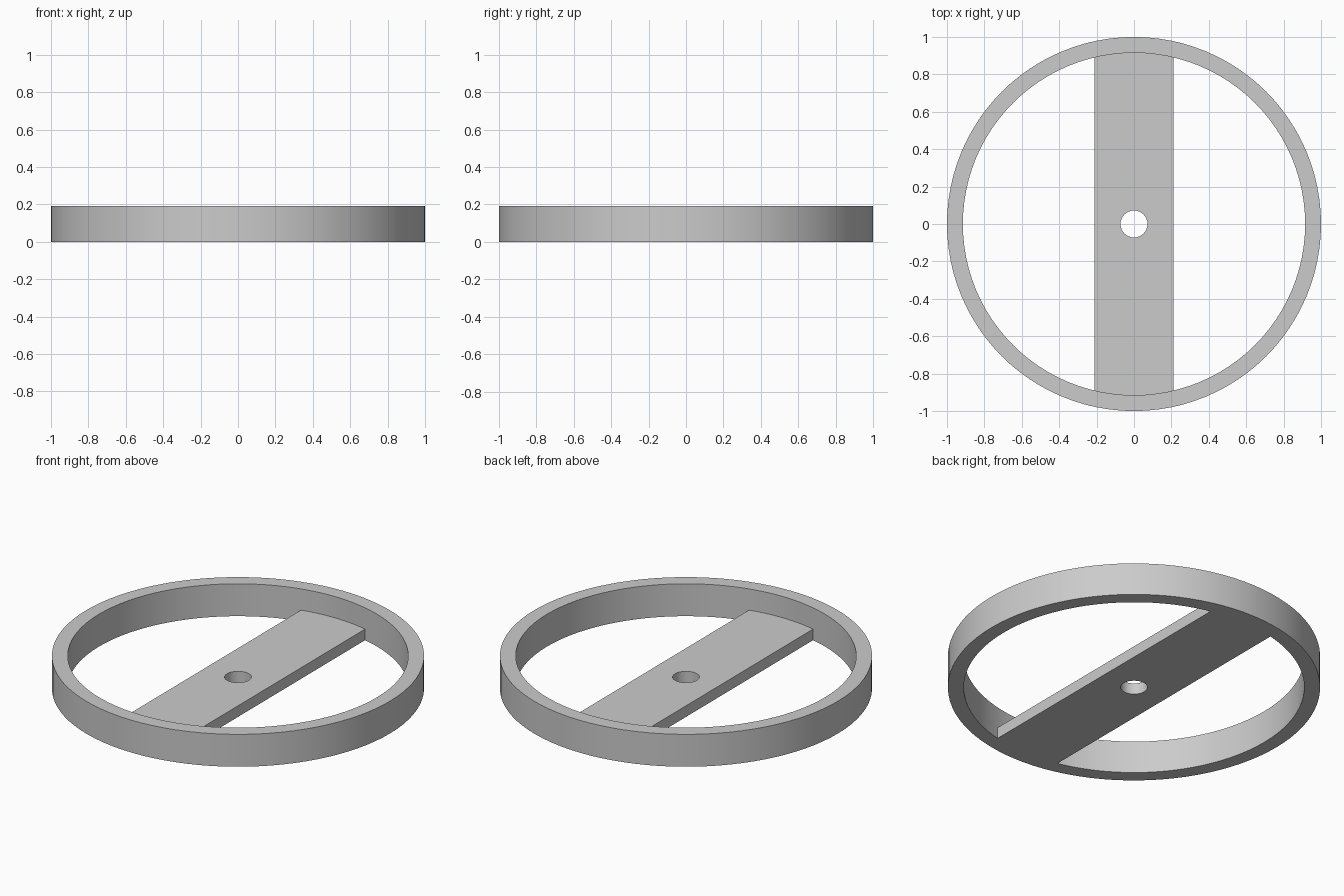
import bpy

RIM_OUT, RIM_IN, RIM_H = 1.0, 0.915, 0.192
BAR_W, BAR_LEN, BAR_H = 0.42, 1.9, 0.066
BORE_R = 0.072

cube = bpy.data.objects.get("Cube")
if cube:
    bpy.data.objects.remove(cube, do_unlink=True)

grey = bpy.data.materials.new("plain grey")
grey.use_nodes = True
colour = (0.6, 0.6, 0.6, 1)
grey.diffuse_color = colour
grey.node_tree.nodes["Principled BSDF"].inputs["Base Color"].default_value = colour


def finish(name):
    obj = bpy.context.object
    obj.name = name
    obj.data.materials.append(grey)
    return obj


def cylinder(name, radius, bottom, top, sides):
    bpy.ops.mesh.primitive_cylinder_add(
        vertices=sides, radius=radius, depth=top - bottom,
        location=(0, 0, (bottom + top) / 2))
    return finish(name)


def combine(target, tool, operation):
    """Apply an exact boolean and discard the tool."""
    mod = target.modifiers.new(operation.lower(), 'BOOLEAN')
    mod.operation, mod.object, mod.solver = operation, tool, 'EXACT'
    bpy.context.view_layer.objects.active = target
    bpy.ops.object.modifier_apply(modifier=mod.name)
    bpy.data.objects.remove(tool, do_unlink=True)


# Outer rim: a disc opened to a thin ring
wheel = cylinder("spoked_rim", RIM_OUT, 0, RIM_H, 96)
combine(wheel, cylinder("rim_opening", RIM_IN, -0.1, RIM_H + 0.1, 96), 'DIFFERENCE')

# Flat cross bar, flush with the underside and joined into the rim
bpy.ops.mesh.primitive_cube_add(size=1, location=(0, 0, BAR_H / 2))
bar = finish("cross_bar")
bar.scale = (BAR_W, BAR_LEN, BAR_H)
bpy.context.view_layer.update()
combine(wheel, bar, 'UNION')

# Central shaft hole
combine(wheel, cylinder("shaft_hole", BORE_R, -0.1, RIM_H + 0.1, 48), 'DIFFERENCE')

# Smooth round walls, crisp edges
bpy.ops.object.select_all(action='DESELECT')
wheel.select_set(True)
bpy.context.view_layer.objects.active = wheel
bpy.ops.object.shade_smooth_by_angle()
